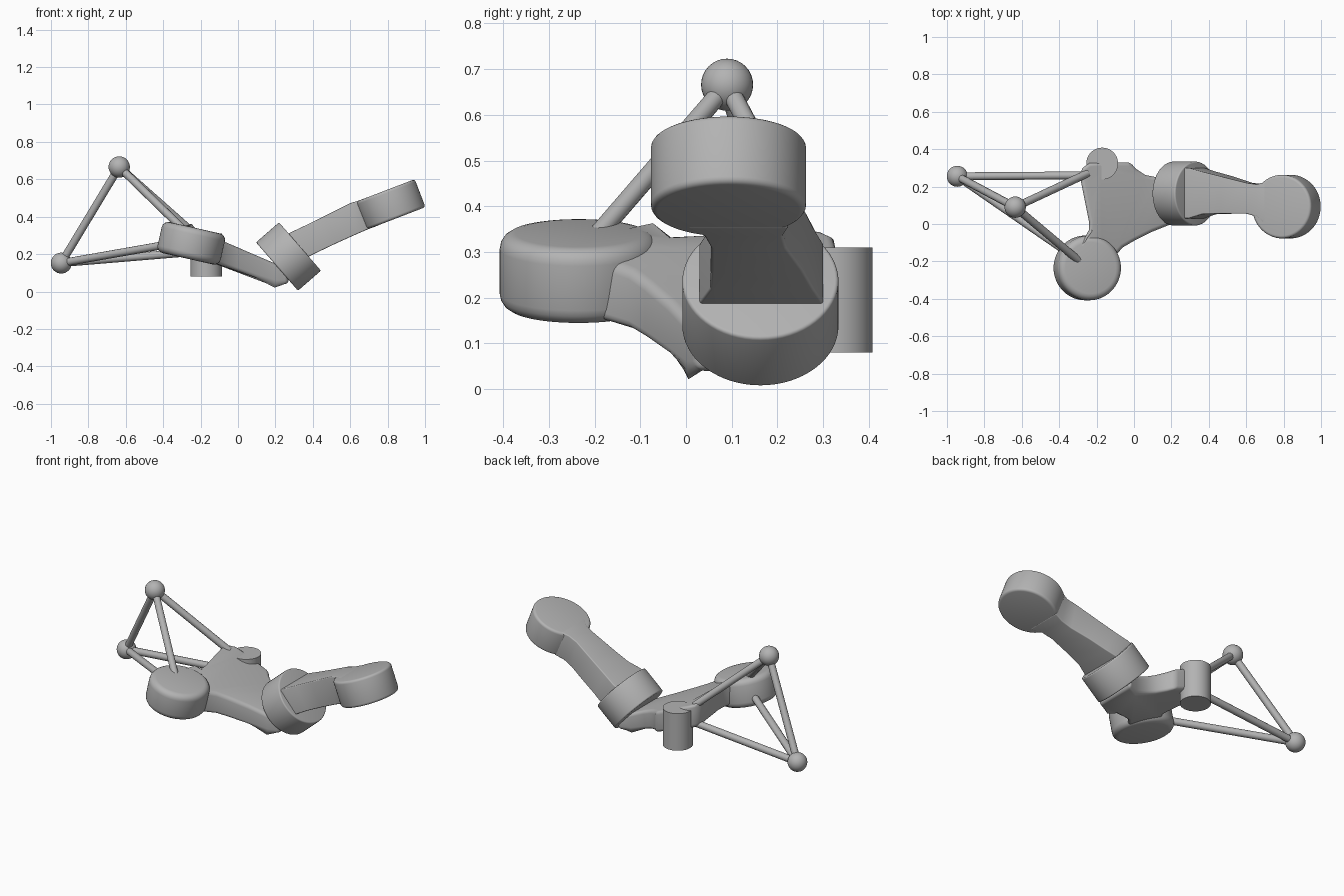
import bpy
import bmesh
import math
from mathutils import Vector

cube = bpy.data.objects.get("Cube")
if cube:
    bpy.data.objects.remove(cube, do_unlink=True)

grey = bpy.data.materials.new("plain grey")
grey.use_nodes = True
grey.diffuse_color = (0.45, 0.45, 0.45, 1)
grey.node_tree.nodes["Principled BSDF"].inputs["Base Color"].default_value = (0.45, 0.45, 0.45, 1)


def finish(obj, name, bevel=0.0, angle=35):
    obj.name = name
    obj.data.materials.append(grey)
    bpy.ops.object.select_all(action='DESELECT')
    obj.select_set(True)
    bpy.context.view_layer.objects.active = obj
    if bevel:
        mod = obj.modifiers.new("rounding", 'BEVEL')
        mod.width = bevel
        mod.segments = 4
        mod.limit_method = 'ANGLE'
        mod.angle_limit = math.radians(40)
        bpy.ops.object.modifier_apply(modifier=mod.name)
    bpy.ops.object.shade_smooth_by_angle(angle=math.radians(angle))


def disc(name, centre, radius, depth, tilt=0, bevel=0.0):
    bpy.ops.mesh.primitive_cylinder_add(vertices=64, radius=radius, depth=depth,
                                        location=centre, rotation=(0, math.radians(tilt), 0))
    finish(bpy.context.object, name, bevel)


def ball(name, centre, radius):
    bpy.ops.mesh.primitive_uv_sphere_add(segments=32, ring_count=16, radius=radius, location=centre)
    finish(bpy.context.object, name)


def rod(name, start, end, radius=0.021):
    a, b = Vector(start), Vector(end)
    bpy.ops.mesh.primitive_cylinder_add(vertices=12, radius=radius, depth=(b - a).length,
                                        location=(a + b) / 2)
    obj = bpy.context.object
    obj.rotation_euler = (b - a).to_track_quat('Z', 'Y').to_euler()
    finish(obj, name)


def loft(name, rings, bevel):
    """Skin a list of equal-length rings and cap both ends."""
    bm = bmesh.new()
    loops = [[bm.verts.new(p) for p in ring] for ring in rings]
    n = len(loops[0])
    for low, high in zip(loops, loops[1:]):
        for i in range(n):
            j = (i + 1) % n
            bm.faces.new((low[i], low[j], high[j], high[i]))
    bm.faces.new(loops[0])
    bm.faces.new(loops[-1])
    bmesh.ops.recalc_face_normals(bm, faces=bm.faces)
    mesh = bpy.data.meshes.new(name)
    bm.to_mesh(mesh)
    bm.free()
    obj = bpy.data.objects.new(name, mesh)
    bpy.context.collection.objects.link(obj)
    finish(obj, name, bevel)


# Three round pads and the upright post
disc("front_pad", (-0.25, -0.235, 0.258), 0.173, 0.17, 12.7, 0.035)
disc("middle_hub", (0.27, 0.163, 0.187), 0.171, 0.163, 49, 0.008)
disc("end_pad", (0.815, 0.093, 0.465), 0.17, 0.16, -21, 0.015)
disc("post", (-0.17, 0.323, 0.195), 0.085, 0.23)

# Sloping body plate
outline = [(-0.29, 0.26), (-0.275, 0.30), (-0.24, 0.325), (-0.18, 0.33), (-0.02, 0.33),
           (0.01, 0.295), (0.06, 0.262), (0.12, 0.25), (0.2, 0.26), (0.27, 0.29),
           (0.27, 0.02), (0.2, 0.0), (0.1, -0.04), (0.0, -0.09), (-0.06, -0.125), (-0.1, -0.17),
           (-0.16, -0.25), (-0.25, -0.25), (-0.31, -0.14), (-0.26, -0.068), (-0.24, -0.03), (-0.24, 0.01)]
top = [(x, y, min(0.235 - 0.43 * x, 0.35)) for x, y in outline]
bottom = [(x, y, max(0.108 - 0.35 * x, 0.04)) for x, y in outline]
loft("body_plate", [bottom, top], 0.02)

# Bent arm: top x, top z, bottom x, bottom z, y limits
stations = [(0.24, 0.295, 0.34, 0.17, 0.03, 0.30), (0.29, 0.32, 0.38, 0.188, 0.03, 0.30),
            (0.36, 0.353, 0.44, 0.217, 0.052, 0.28), (0.46, 0.402, 0.53, 0.26, 0.055, 0.255),
            (0.6, 0.472, 0.635, 0.307, 0.055, 0.22), (0.655, 0.49, 0.695, 0.333, 0.04, 0.212),
            (0.70, 0.507, 0.75, 0.353, 0.0, 0.225)]
loft("arm", [[(tx, lo, tz), (tx, hi, tz), (bx, hi, bz), (bx, lo, bz)]
             for tx, tz, bx, bz, lo, hi in stations], 0.006)

# Rod frame with ball joints
low_joint = (-0.945, 0.255, 0.152)
high_joint = (-0.635, 0.09, 0.666)
ball("low_joint", low_joint, 0.056)
ball("high_joint", high_joint, 0.057)
rod("joint_rod", low_joint, high_joint)
rod("low_back_rod", low_joint, (-0.25, 0.26, 0.21))
rod("low_front_rod", low_joint, (-0.3, -0.19, 0.265))
rod("high_back_rod", high_joint, (-0.25, 0.27, 0.325))
rod("high_front_rod", high_joint, (-0.29, -0.2, 0.33))
